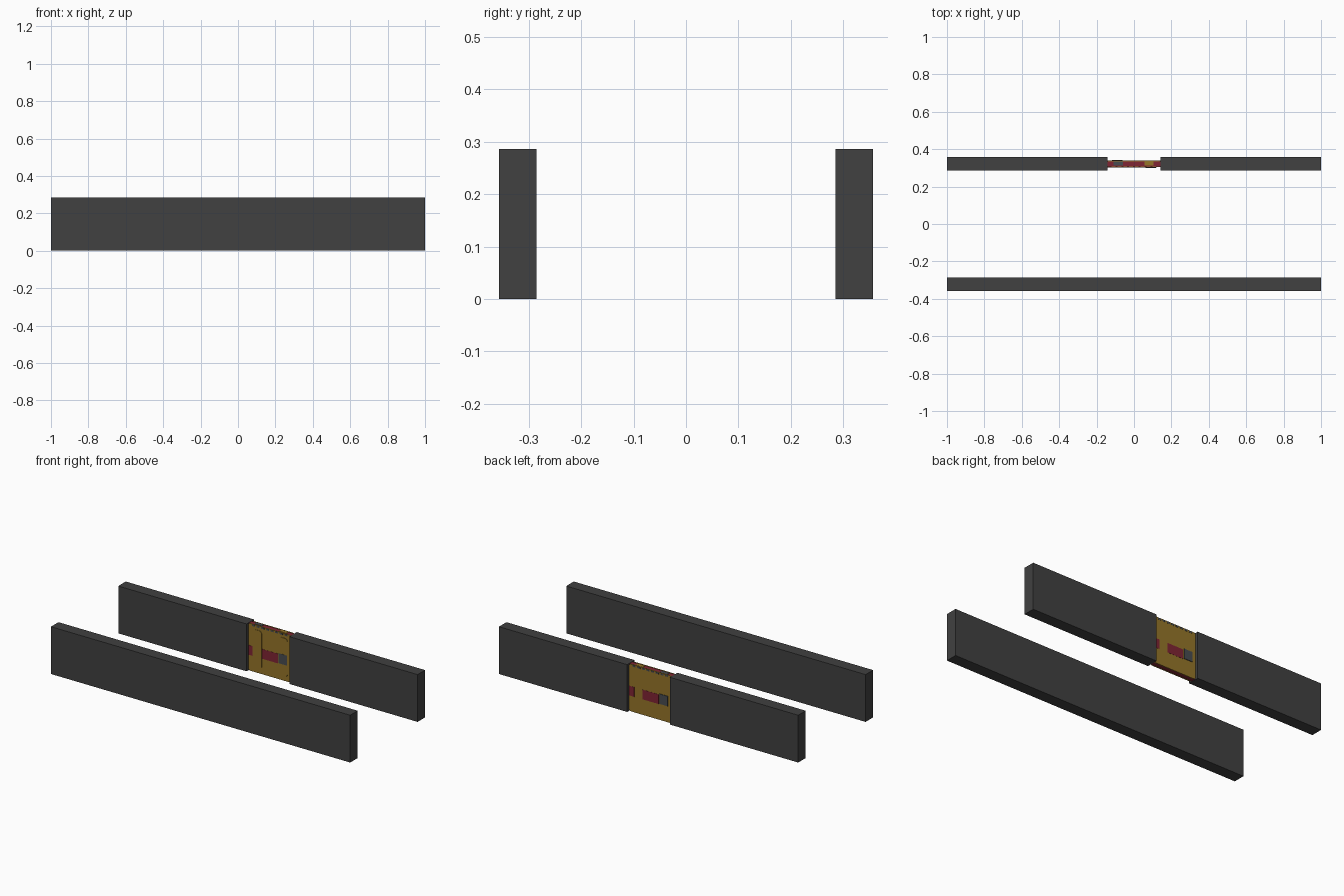
import bpy, math

if "Cube" in bpy.data.objects:
    bpy.data.objects.remove(bpy.data.objects["Cube"])


def material(name, rgb):
    m = bpy.data.materials.new(name)
    m.diffuse_color = (*rgb, 1)
    m.use_nodes = True
    m.node_tree.nodes["Principled BSDF"].inputs["Base Color"].default_value = m.diffuse_color
    return m


CHARCOAL = material("charcoal", (0.052, 0.052, 0.052))
GOLD = material("old gold", (0.300, 0.178, 0.022))
RED = material("dark red", (0.215, 0.018, 0.034))
SLATE = material("slate", (0.064, 0.072, 0.082))


def mesh_object(name, verts, faces, mat):
    me = bpy.data.meshes.new(name)
    me.from_pydata(verts, [], faces)
    me.materials.append(mat)
    ob = bpy.data.objects.new(name, me)
    bpy.context.collection.objects.link(ob)
    return ob


def plate(name, x0, x1, y0, y1, z0, z1, mat, radius=0.0):
    """Upright slab in the xz plane, optionally with rounded corners."""
    if radius:
        outline = []
        corners = [(x1 - radius, z1 - radius), (x0 + radius, z1 - radius),
                   (x0 + radius, z0 + radius), (x1 - radius, z0 + radius)]
        for i, (cx, cz) in enumerate(corners):
            for k in range(5):
                a = math.pi / 2 * (i + k / 4)
                outline.append((cx + radius * math.cos(a), cz + radius * math.sin(a)))
    else:
        outline = [(x1, z1), (x0, z1), (x0, z0), (x1, z0)]
    n = len(outline)
    verts = [(x, y, z) for y in (y0, y1) for x, z in outline]
    faces = [list(range(n))[::-1], list(range(n, 2 * n))]
    faces = [f[::-1] for f in faces]
    faces += [(i, i + n, (i + 1) % n + n, (i + 1) % n)[::-1] for i in range(n)]
    ob = mesh_object(name, verts, [f[::-1] for f in faces], mat)
    # Make every face point outward
    import bmesh
    bm = bmesh.new()
    bm.from_mesh(ob.data)
    bmesh.ops.recalc_face_normals(bm, faces=bm.faces)
    bm.to_mesh(ob.data)
    bm.free()
    return ob


H, W = 2 / 7, 1 / 7          # wall height, half width of the opening
Y0, Y1 = 2 / 7, 2.5 / 7      # wall depth range
MID = (Y0 + Y1) / 2
D = 0.0179                   # half thickness of the door

# Walls
plate("front_wall", -1, 1, -Y1, -Y0, 0, H, CHARCOAL)
plate("back_wall_left", -1, -W, Y0, Y1, 0, H, CHARCOAL)
plate("back_wall_right", W, 1, Y0, Y1, 0, H, CHARCOAL)

# Door core
plate("door_core", -W, W, MID - D + 0.004, MID + D - 0.004, 0.002, H - 0.002, RED)


# Painted skins; the back is the front turned half way round (s = -1)
def on_face(name, s, a, b, z0, z1, inner, outer, mat, radius=0.0):
    xs = sorted((s * a, s * b))
    ys = sorted((MID - s * inner, MID - s * outer))
    plate(name, *xs, *ys, z0, z1, mat, radius)


for side, s in (("front", 1), ("back", -1)):
    on_face(side + "_skin", s, -W, W, 0, H, D - 0.005, D, GOLD, 0.014)
    on_face(side + "_band_end", s, -W, -0.108, 0.094, 0.152, D - 0.001, D + 0.001, RED)
    on_face(side + "_band", s, -0.053, 0.056, 0.094, 0.152, D - 0.001, D + 0.001, RED)
    on_face(side + "_lock", s, 0.062, 0.118, 0.098, 0.158, D - 0.001, D + 0.0035, SLATE)
    # Dashed strip along the top edge
    for i in range(8):
        x = -0.119 + i * 0.031
        on_face(f"{side}_dash_{i}", s, x, x + 0.02, H - 0.012, H - 0.003,
                D - 0.001, D + 0.001, SLATE)

# Raised upright bars on the front of the door
for name, x in (("left_bar", -0.084), ("right_bar", 0.088)):
    on_face(name, 1, x - 0.031, x + 0.031, 0.026, 0.258, D - 0.001, D + 0.0025, GOLD, 0.018)

# Coloured bits on the top edge of the door
plate("top_inlay_left", -0.11, -0.06, MID - 0.009, MID + 0.012, H - 0.006, H, SLATE)
plate("top_inlay_right", 0.055, 0.105, MID - 0.009, MID + 0.012, H - 0.006, H, GOLD)
